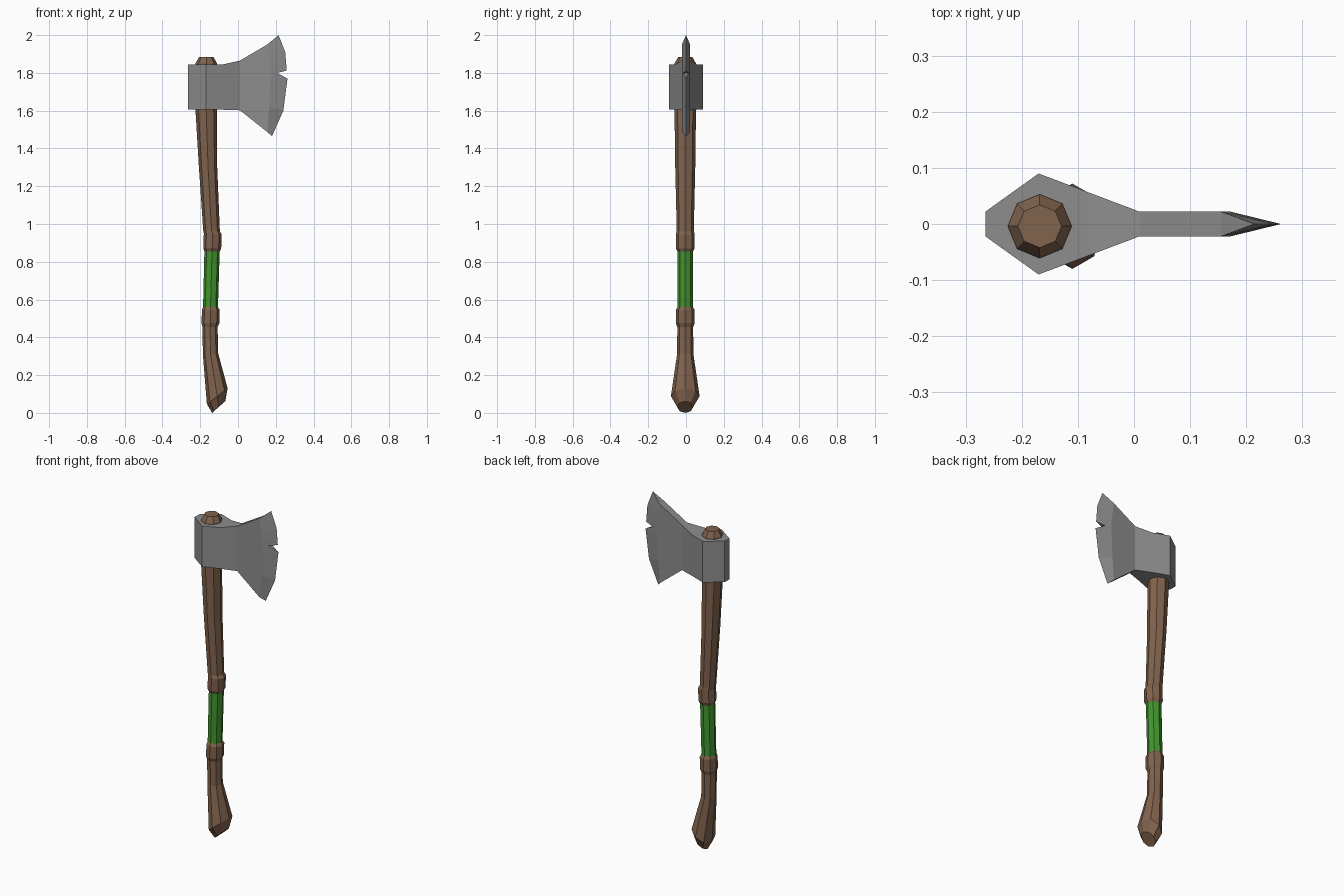
import bpy, bmesh, math

if "Cube" in bpy.data.objects:
    bpy.data.objects.remove(bpy.data.objects["Cube"])


def material(name, rgb):
    m = bpy.data.materials.new(name)
    m.diffuse_color = (*rgb, 1)
    m.use_nodes = True
    m.node_tree.nodes["Principled BSDF"].inputs["Base Color"].default_value = m.diffuse_color
    return m


WOOD = material("brown wood", (0.22, 0.125, 0.075))
GREEN = material("green wrap", (0.055, 0.30, 0.027))
STEEL = material("grey steel", (0.27, 0.27, 0.275))


def finish(bm, name, mats):
    bmesh.ops.recalc_face_normals(bm, faces=bm.faces)
    me = bpy.data.meshes.new(name)
    bm.to_mesh(me)
    bm.free()
    for m in mats:
        me.materials.append(m)
    ob = bpy.data.objects.new(name, me)
    bpy.context.collection.objects.link(ob)
    return ob


# Handle: octagonal loft; each section is (left x, left z, right x, right z, half depth)
sections = [
    (-0.137, 0.000, -0.067, 0.062, 0.042),
    (-0.165, 0.047, -0.055, 0.130, 0.076),
    (-0.186, 0.310, -0.105, 0.315, 0.043),
    (-0.188, 0.455, -0.108, 0.455, 0.042),
    (-0.193, 0.475, -0.099, 0.475, 0.050),
    (-0.191, 0.545, -0.097, 0.545, 0.050),
    (-0.185, 0.560, -0.106, 0.560, 0.041),
    (-0.178, 0.855, -0.097, 0.855, 0.041),
    (-0.184, 0.875, -0.089, 0.870, 0.050),
    (-0.181, 0.950, -0.086, 0.945, 0.050),
    (-0.184, 0.965, -0.096, 0.960, 0.045),
    (-0.207, 1.300, -0.110, 1.300, 0.053),
    (-0.225, 1.600, -0.112, 1.600, 0.057),
    (-0.225, 1.850, -0.111, 1.850, 0.057),
    (-0.207, 1.883, -0.129, 1.883, 0.038),
]
SIDES = 8
bm = bmesh.new()
rings = []
for xl, zl, xr, zr, ry in sections:
    ring = []
    for i in range(SIDES):
        c, s = math.cos(math.tau * i / SIDES), math.sin(math.tau * i / SIDES)
        ring.append(bm.verts.new(((xl + xr) / 2 + c * (xr - xl) / 2, -0.004 + s * ry,
                                  (zl + zr) / 2 + c * (zr - zl) / 2)))
    rings.append(ring)
for a, b in zip(rings, rings[1:]):
    for i in range(SIDES):
        j = (i + 1) % SIDES
        bm.faces.new((a[i], a[j], b[j], b[i]))
bm.faces.new(rings[0])
bm.faces.new(rings[-1])
for f in bm.faces:
    f.material_index = int(0.6 < f.calc_center_median().z < 0.84)
finish(bm, "handle", [WOOD, GREEN])

# Axe head: eye columns (x, top z, bottom z, half thickness), bevel line, cutting edge
columns = [(-0.265, 1.845, 1.605, 0.022), (-0.17, 1.845, 1.605, 0.090),
           (-0.08, 1.845, 1.605, 0.056), (0.01, 1.865, 1.602, 0.022)]
inner = [(0.155, 1.95), (0.165, 1.88), (0.172, 1.83), (0.172, 1.80),
         (0.172, 1.77), (0.165, 1.62), (0.155, 1.487)]
edge = [(0.215, 2.0, 0), (0.25, 1.91, 0), (0.258, 1.812, 0), (0.207, 1.80, 0.013),
        (0.262, 1.77, 0), (0.24, 1.60, 0), (0.18, 1.465, 0)]
bm = bmesh.new()
outlines = []
for side in (1, -1):
    top = [bm.verts.new((x, side * y, zt)) for x, zt, zb, y in columns]
    bot = [bm.verts.new((x, side * y, zb)) for x, zt, zb, y in columns]
    inn = [bm.verts.new((x, side * 0.022, z)) for x, z in inner]
    edg = [bm.verts.new((x, side * y, z)) for x, z, y in edge]
    for i in range(len(columns) - 1):
        bm.faces.new((top[i], top[i + 1], bot[i + 1], bot[i]))
    bm.faces.new([top[-1]] + inn + [bot[-1]])
    for i in range(len(inn) - 1):
        bm.faces.new((inn[i], edg[i], edg[i + 1], inn[i + 1]))
    outlines.append(top + [inn[0]] + edg + [inn[-1]] + bot[::-1])
# close the rim between the two cheeks, then weld the sharp edge
p, q = outlines
for i in range(len(p)):
    j = (i + 1) % len(p)
    bm.faces.new((p[i], p[j], q[j], q[i]))
bmesh.ops.remove_doubles(bm, verts=bm.verts, dist=0.0005)
finish(bm, "axe_head", [STEEL])
